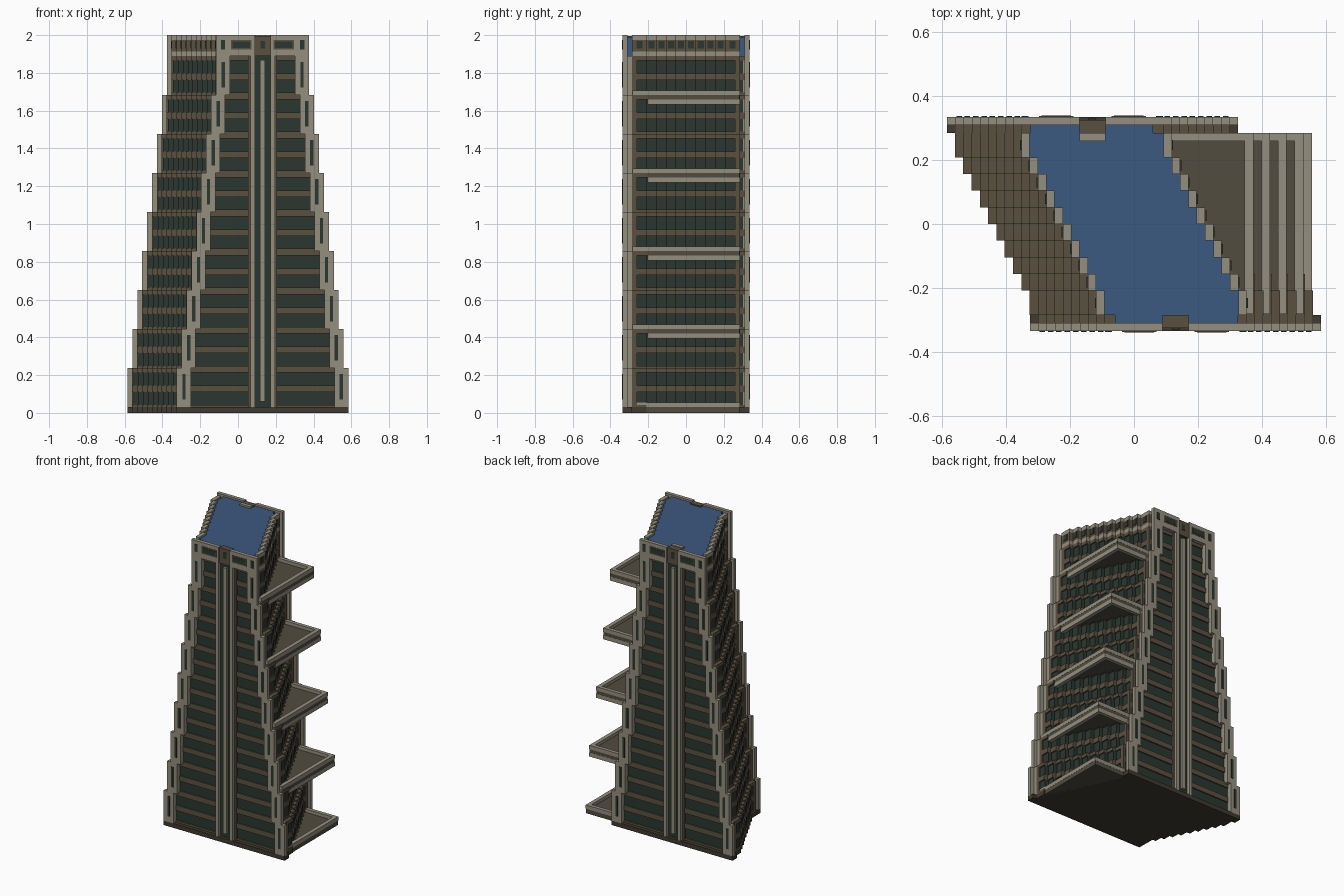
import bpy, bmesh

if "Cube" in bpy.data.objects:
    bpy.data.objects.remove(bpy.data.objects["Cube"])

U = 0.026            # setback module
TIER = 0.2065        # tier height
BASE = 0.03          # plinth height
CROWN = BASE + 9 * TIER
MID = 0.13           # centre line of the front facade


def material(name, rgb):
    m = bpy.data.materials.new(name)
    m.use_nodes = True
    m.diffuse_color = (*rgb, 1)
    m.node_tree.nodes["Principled BSDF"].inputs["Base Color"].default_value = (*rgb, 1)
    return m


TRIM = material("pale stone", (0.30, 0.275, 0.215))
BROWN = material("brown spandrel", (0.105, 0.08, 0.052))
GLASS = material("dark green glass", (0.024, 0.037, 0.028))
FLOOR = material("olive floor", (0.082, 0.072, 0.05))
ROOF = material("blue roof", (0.045, 0.1, 0.215))
PLINTH = material("dark plinth", (0.05, 0.042, 0.029))


class Part:
    """Collects prisms and boxes into one named object."""

    def __init__(self, name, *mats):
        self.name, self.mats, self.bm = name, mats, bmesh.new()

    def prism(self, pts, z0, z1, mat):
        low = [self.bm.verts.new((x, y, z0)) for x, y in pts]
        high = [self.bm.verts.new((x, y, z1)) for x, y in pts]
        faces = [self.bm.faces.new(low[::-1]), self.bm.faces.new(high)]
        for i in range(len(pts)):
            j = (i + 1) % len(pts)
            faces.append(self.bm.faces.new((low[i], low[j], high[j], high[i])))
        for f in faces:
            f.material_index = self.mats.index(mat)

    def box(self, x0, x1, y0, y1, z0, z1, mat):
        self.prism([(x0, y0), (x1, y0), (x1, y1), (x0, y1)], z0, z1, mat)

    def twin(self, x0, x1, y0, y1, z0, z1, mat):
        """Box plus its half-turn copy on the opposite facade."""
        self.box(x0, x1, y0, y1, z0, z1, mat)
        self.box(-x1, -x0, -y1, -y0, z0, z1, mat)

    def finish(self):
        me = bpy.data.meshes.new(self.name)
        self.bm.to_mesh(me)
        self.bm.free()
        for m in self.mats:
            me.materials.append(m)
        bpy.context.collection.objects.link(bpy.data.objects.new(self.name, me))


def steps(t, inset=0.0):
    """Sawtooth of the +x side: (x, y0, y1) for each step."""
    ys = [-0.285] + [-0.208 + 2 * U * i for i in range(9)] + [0.285]
    return [(0.56 - U * (i + t) - inset, ys[i], ys[i + 1]) for i in range(10)]


def plan(t, inset=0.0):
    side = [p for x, a, b in steps(t, inset) for p in ((x, a), (x, b))]
    return side + [(-x, -y) for x, y in side]


# plinth
plinth = Part("plinth", PLINTH)
plinth.prism(plan(0), 0, BASE, PLINTH)
plinth.twin(-0.325, 0.585, -0.335, -0.285, 0, BASE, PLINTH)
plinth.finish()

# tiered walls: spandrels with recessed window bands
walls = Part("tiered_walls", BROWN, GLASS)
cuts = [0, 0.013, 0.08, 0.116, 0.183, TIER]
for t in range(9):
    z = BASE + t * TIER
    for k in range(5):
        glass = k % 2 == 1
        mat, d = (GLASS, 0.008) if glass else (BROWN, 0)
        a, b = z + cuts[k], z + cuts[k + 1]
        walls.prism(plan(t, d), a, b, mat)
        walls.twin(-0.30 + U * t, 0.558 - U * t, -0.31 + d, -0.285, a, b, mat)
        if glass:  # solid ends of the side window bands
            for x, y0, y1 in (steps(t)[0], steps(t)[-1]):
                lo = y0 if y0 < 0 else y1 - U
                walls.twin(x - 0.05, x, lo, lo + U, a, b, BROWN)
walls.finish()

# stepped corner pillars with slots, one pair per tier on each facade
pillars = Part("corner_pillars", TRIM, GLASS)
for t in range(9):
    z, top = BASE + t * TIER, BASE + (t + 1) * TIER
    for outer, s in ((-0.325 + U * t, 1), (0.585 - U * t, -1)):
        def span(a, b):
            return sorted((outer + s * a, outer + s * b))
        pillars.twin(*span(0, 0.075), -0.335, -0.31, z, top, TRIM)
        pillars.twin(*span(U, 0.075), -0.31, -0.285, z, top, TRIM)
        pillars.twin(*span(0.05, 0.078), -0.33, -0.31, top, min(top + 0.035, CROWN), TRIM)
        pillars.twin(*span(0.03, 0.047), -0.338, -0.335, z + 0.04, top - 0.03, GLASS)
pillars.finish()

# central vertical bay on front and back
bay = Part("central_bay", TRIM, GLASS, BROWN)
for s in (-1, 1):
    c = MID + s * 0.053
    bay.twin(c - 0.012, c + 0.012, -0.335, -0.30, BASE, CROWN + 0.01, TRIM)
    c = MID + s * 0.071
    bay.twin(c - 0.006, c + 0.006, -0.318, -0.30, BASE, CROWN, BROWN)
bay.twin(MID - 0.041, MID + 0.041, -0.314, -0.30, BASE, CROWN, GLASS)
bay.twin(MID - 0.013, MID + 0.013, -0.33, -0.31, BASE + 0.03, CROWN - 0.02, TRIM)
bay.finish()

# crown: sawtooth parapet and framed front and back
crown = Part("crown", TRIM, BROWN, GLASS)
crown.prism(plan(8, U), CROWN, 1.97, BROWN)
for x, y0, y1 in steps(8):
    crown.twin(x - U, x, y0, y1, CROWN, CROWN + 0.025, TRIM)
    crown.twin(x - U, x, y0, y1, CROWN + 0.025, 1.975, BROWN)
    crown.twin(x - U, x, y0, y1, 1.975, 2.0, TRIM)
    m = (y0 + y1) / 2
    crown.twin(x, x + 0.004, m - 0.016, m + 0.016, 1.93, 1.97, GLASS)
for x0, x1 in ((-0.117, MID - 0.041), (MID + 0.041, 0.377)):
    crown.twin(x0, x1, -0.335, -0.31, CROWN, 2.0, TRIM)
for s in (-1, 1):
    c = MID + s * 0.113
    crown.twin(c - 0.054, c + 0.054, -0.337, -0.335, 1.925, 1.975, BROWN)
    crown.twin(c - 0.046, c + 0.046, -0.339, -0.337, 1.933, 1.967, GLASS)
    c = MID + s * 0.21
    crown.twin(c - 0.011, c + 0.011, -0.338, -0.335, 1.925, 1.975, GLASS)
crown.twin(MID - 0.041, MID + 0.041, -0.325, -0.285, CROWN, 1.995, BROWN)
crown.twin(MID - 0.012, MID + 0.012, -0.329, -0.325, 1.93, 1.97, GLASS)
crown.box(-MID - 0.041, -MID + 0.041, 0.26, 0.285, 1.97, 2.0, TRIM)
crown.finish()

# roof deck
roof = Part("roof_deck", ROOF)
roof.prism(plan(8, U), 1.97, 1.988, ROOF)
roof.box(-0.06, MID - 0.041, -0.31, -0.285, CROWN, 1.988, ROOF)
roof.box(MID + 0.041, 0.325, -0.31, -0.285, CROWN, 1.988, ROOF)
roof.box(-0.325, -MID - 0.041, 0.285, 0.31, CROWN, 1.988, ROOF)
roof.box(-MID + 0.041, 0.06, 0.285, 0.31, CROWN, 1.988, ROOF)
roof.finish()

# triangular terraces filling the re-entrant corner on every second tier
for j in range(5):
    part = Part(f"terrace_{j + 1}", TRIM, FLOOR)
    edge = 0.58 - 2 * U * j if j else 0.555
    z = BASE + 2 * j * TIER
    inner = 0.3 - 2 * U * j
    under = z - BASE if j == 0 else z - 0.022
    part.prism([(edge, -0.28), (edge, 0.284), (inner, 0.284)], under, z + 0.004, FLOOR)
    bands = [(-0.282, z, z + 0.026)]
    if j:
        bands.append((-0.205, z - 0.05, z - 0.022))
    for start, a, b in bands:
        part.box(edge - U, edge + 0.001, start, 0.285, a, b, TRIM)
        part.box(inner, edge - U, 0.26, 0.285, a, b, TRIM)
    part.finish()
